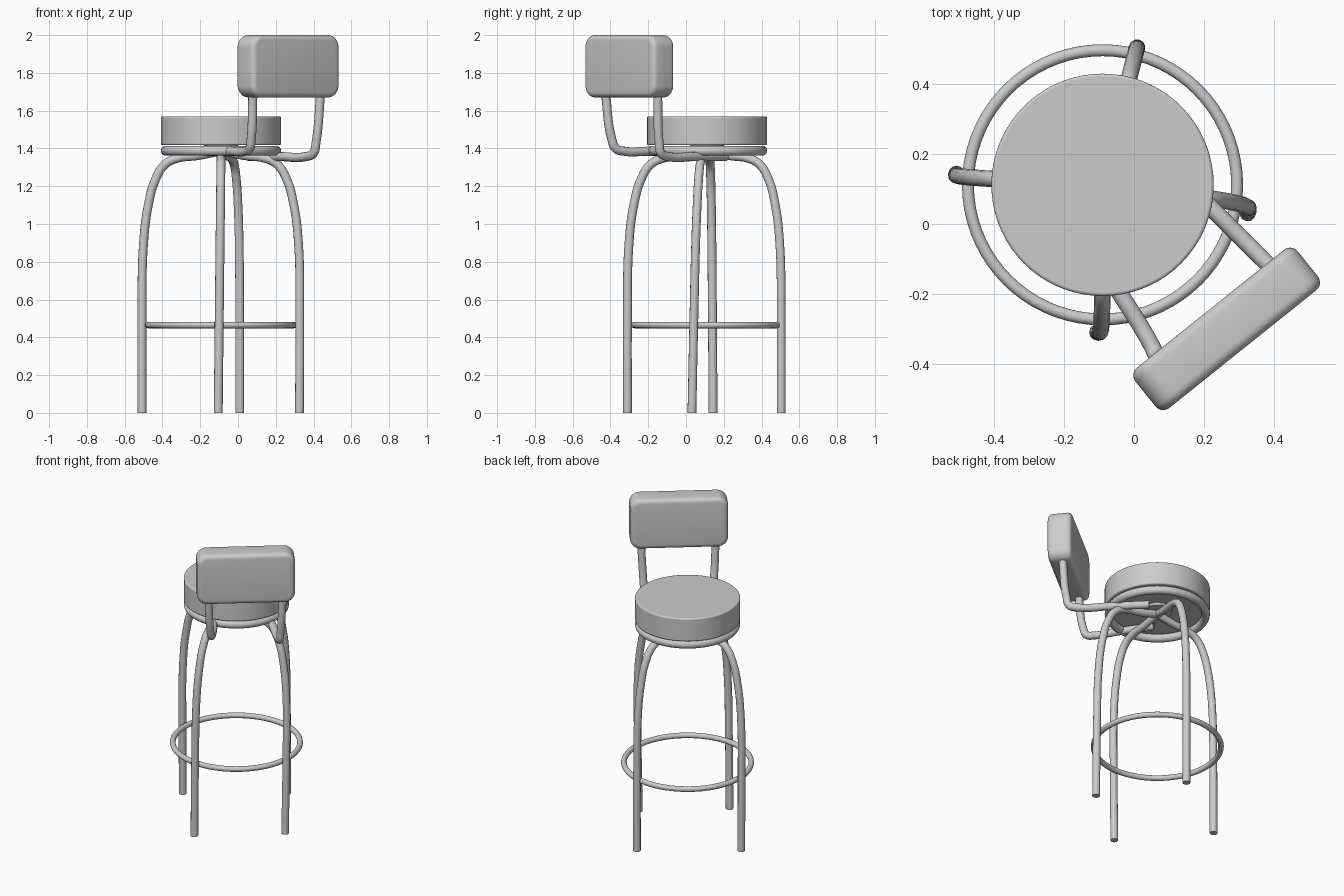
import bpy, bmesh, math
from mathutils import Matrix, Vector

if "Cube" in bpy.data.objects:
    bpy.data.objects.remove(bpy.data.objects["Cube"])

CX, CY = -0.09, 0.112   # axis of seat and rings


def shade(ob, angle=40):
    bpy.ops.object.select_all(action='DESELECT')
    ob.select_set(True)
    bpy.context.view_layer.objects.active = ob
    bpy.ops.object.shade_smooth_by_angle(angle=math.radians(angle))


def tube(name, points, radius):
    """Round capped tube along a smooth path, converted to mesh."""
    cu = bpy.data.curves.new(name, 'CURVE')
    cu.dimensions = '3D'
    cu.bevel_depth = radius
    cu.bevel_resolution = 4
    cu.resolution_u = 8
    cu.use_fill_caps = True
    sp = cu.splines.new('BEZIER')
    sp.bezier_points.add(len(points) - 1)
    for bp, p in zip(sp.bezier_points, points):
        bp.co = p
        bp.handle_left_type = bp.handle_right_type = 'AUTO'
    ob = bpy.data.objects.new(name, cu)
    bpy.context.collection.objects.link(ob)
    bpy.ops.object.select_all(action='DESELECT')
    ob.select_set(True)
    bpy.context.view_layer.objects.active = ob
    bpy.ops.object.convert(target='MESH')
    ob = bpy.context.view_layer.objects.active
    ob.name = name
    shade(ob)
    return ob


def disc(name, radius, z0, z1, bevel):
    bpy.ops.mesh.primitive_cylinder_add(vertices=64, radius=radius, depth=z1 - z0,
                                        location=(CX, CY, (z0 + z1) / 2))
    ob = bpy.context.object
    ob.name = name
    m = ob.modifiers.new('soft_rim', 'BEVEL')
    m.width, m.segments = bevel, 3
    shade(ob)


def ring(name, outer, minor, z):
    bpy.ops.mesh.primitive_torus_add(major_radius=outer - minor, minor_radius=minor,
                                     major_segments=72, minor_segments=16,
                                     location=(CX, CY, z))
    bpy.context.object.name = name
    shade(bpy.context.object)


# Seat, its support ring, hub plate and foot ring
disc("seat", 0.318, 1.417, 1.57, 0.008)
ring("seat_ring", 0.318, 0.026, 1.388)
disc("hub_plate", 0.09, 1.40, 1.418, 0.003)
ring("foot_ring", 0.402, 0.017, 0.465)

# Four curved legs: (top angle, bottom angle, bottom radius)
legs = {"left_leg": (177, 175.7, 0.419), "back_leg": (76, 75.8, 0.404),
        "right_leg": (-7, -11, 0.423), "front_leg": (-90, -92, 0.422)}
# (fraction of bottom radius, height)
profile = [(1, 0), (1, 0.5), (0.98, 0.9), (0.92, 1.1), (0.83, 1.235),
           (0.71, 1.315), (0.56, 1.347), (0.3, 1.362), (0.02, 1.385)]
for name, (top, bottom, rad) in legs.items():
    pts = []
    for f, z in profile:
        a = math.radians(top + (bottom - top) * (1 - z / 1.385))
        pts.append((CX + rad * f * math.cos(a), CY + rad * f * math.sin(a), z))
    tube(name, pts, 0.0235)

# Bent bars carrying the backrest: inner end, floor bend, post
bars = {
    "back_bar_left": [(-0.165, -0.01, 1.385), (-0.035, -0.207, 1.385), (0.038, -0.325, 1.385),
                      (0.062, -0.372, 1.40), (0.07, -0.393, 1.45), (0.079, -0.427, 1.70)],
    "back_bar_right": [(0.057, 0.21, 1.357), (0.22, 0.047, 1.357), (0.36, -0.093, 1.357),
                       (0.40, -0.132, 1.375), (0.413, -0.142, 1.43), (0.438, -0.15, 1.70)],
}
for name, pts in bars.items():
    tube(name, pts, 0.024)

# Padded backrest: rounded outline, then softened rims
bm = bmesh.new()
bmesh.ops.create_cube(bm, size=1, matrix=Matrix.Diagonal((0.595, 0.148, 0.33, 1)))
corners = [e for e in bm.edges
           if abs((e.verts[0].co - e.verts[1].co).normalized().y) > 0.9]
bmesh.ops.bevel(bm, geom=corners, offset=0.065, segments=8, profile=0.5, affect='EDGES')
rims = [e for e in bm.edges
        if abs(e.verts[0].co.y - e.verts[1].co.y) < 1e-5]
bmesh.ops.bevel(bm, geom=rims, offset=0.028, segments=5, profile=0.5, affect='EDGES')
me = bpy.data.meshes.new("backrest")
bm.to_mesh(me)
bm.free()
pad = bpy.data.objects.new("backrest", me)
bpy.context.collection.objects.link(pad)
pad.location = (0.265, -0.30, 1.835)
pad.rotation_euler.z = math.radians(38.7)
shade(pad)
